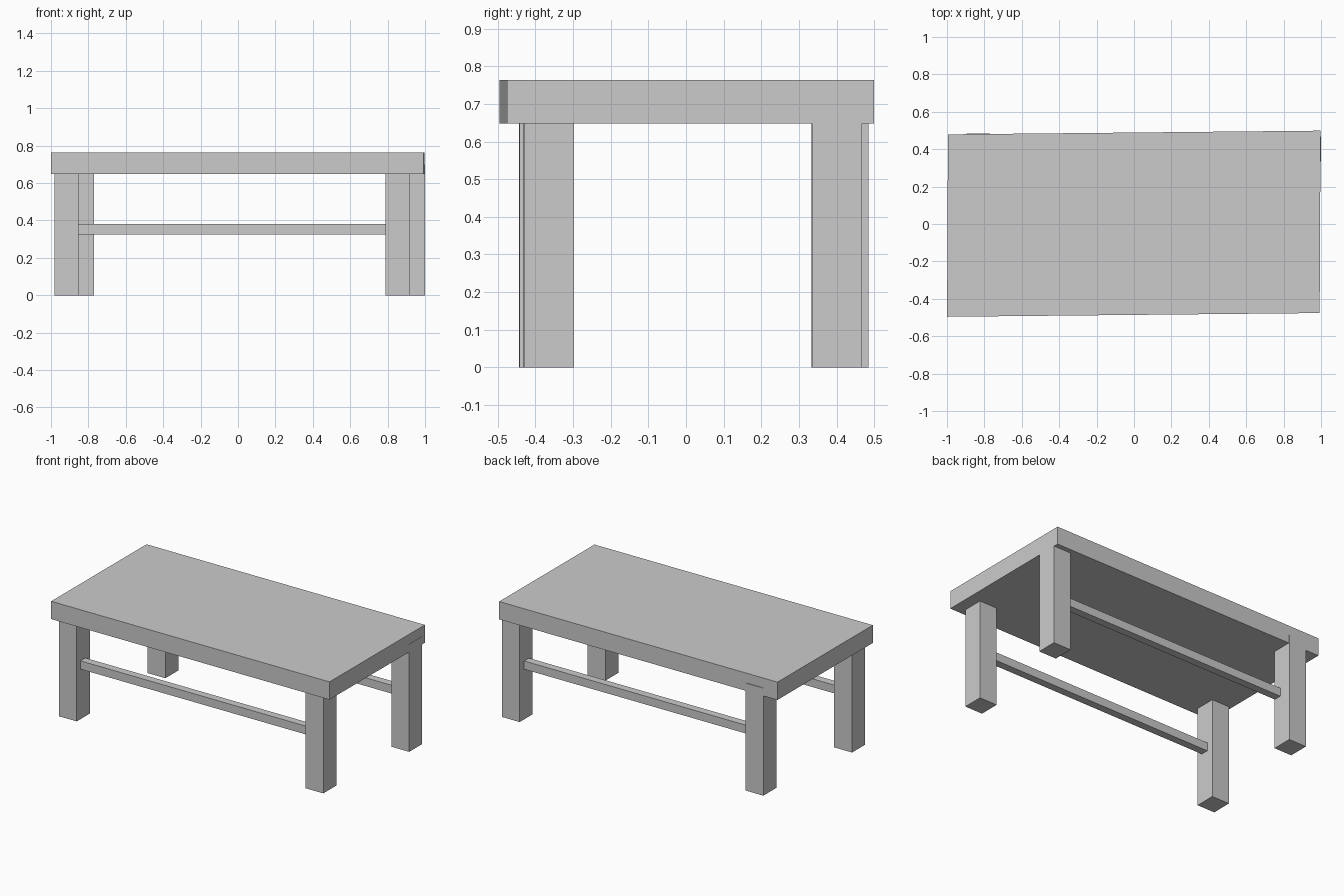
import bpy, bmesh

if "Cube" in bpy.data.objects:
    bpy.data.objects.remove(bpy.data.objects["Cube"])

SKEW_Y, SKEW_X = 0.01, 0.005  # the whole table is slightly out of square


def skewed_box(name, x0, x1, y0, y1, z0, z1):
    """Box with the table's slight skew, measured about its own centre."""
    cx, cy, cz = (x0 + x1) / 2, (y0 + y1) / 2, (z0 + z1) / 2
    bm = bmesh.new()
    bmesh.ops.create_cube(bm, size=1)
    for v in bm.verts:
        dx, dy = v.co.x * (x1 - x0), v.co.y * (y1 - y0)
        v.co = (dx + SKEW_X * dy, dy + SKEW_Y * dx, v.co.z * (z1 - z0))
    mesh = bpy.data.meshes.new(name)
    bm.to_mesh(mesh)
    bm.free()
    obj = bpy.data.objects.new(name, mesh)
    obj.location = (cx, cy, cz)
    bpy.context.collection.objects.link(obj)
    return obj


# Thick top slab
skewed_box("table_top", -0.997, 0.995, -0.486, 0.489, 0.648, 0.764)

# Four unevenly placed square legs, set a little into the slab
LEG_X, LEG_Y, LEG_H = 0.127, 0.133, 0.70
for name, x, y in (
    ("front_left_leg", -0.916, -0.376),
    ("front_right_leg", 0.853, -0.365),
    ("back_left_leg", -0.833, 0.418),
    ("back_right_leg", 0.9355, 0.401),
):
    skewed_box(name, x - LEG_X / 2, x + LEG_X / 2,
               y - LEG_Y / 2, y + LEG_Y / 2, 0, LEG_H)

# Long stretchers running between the legs
for name, x0, x1, y in (
    ("front_stretcher", -0.87, 0.81, -0.371),
    ("back_stretcher", -0.79, 0.89, 0.387),
):
    skewed_box(name, x0, x1, y - 0.025, y + 0.025, 0.326, 0.38)
